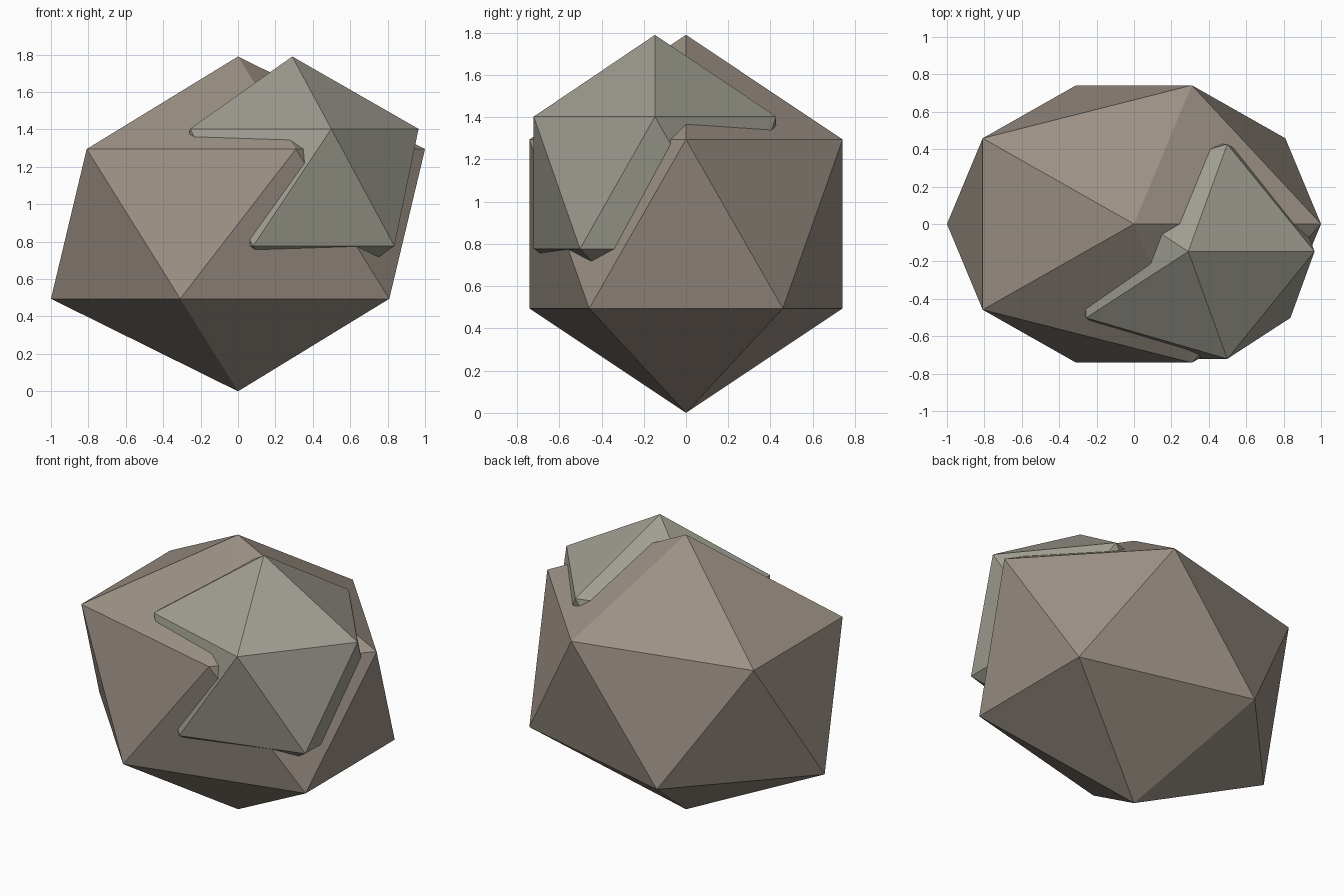
import bpy

if "Cube" in bpy.data.objects:
    bpy.data.objects.remove(bpy.data.objects["Cube"])


def rock(name, centre, radii, colour):
    """Flat-shaded icosahedral boulder with its own radius on each axis."""
    bpy.ops.mesh.primitive_ico_sphere_add(subdivisions=1, radius=1, location=centre)
    ob = bpy.context.object
    ob.name = name
    # Scale the vertices from a true unit sphere
    for v in ob.data.vertices:
        n = v.co.normalized()
        v.co = [n[i] * radii[i] for i in range(3)]
    ob.data.update()
    mat = bpy.data.materials.new(name + "_stone")
    mat.diffuse_color = (*colour, 1)
    mat.use_nodes = True
    mat.node_tree.nodes["Principled BSDF"].inputs["Base Color"].default_value = mat.diffuse_color
    ob.data.materials.append(mat)
    return ob


# Main brown boulder, standing on its lowest point
rock("large_rock", (0, 0, 0.895), (1.118, 0.872, 0.895), (0.33, 0.28, 0.235))

# Smaller grey boulder embedded in the upper front right
rock("small_rock", (0.29, -0.147, 1.09), (0.755, 0.675, 0.70), (0.35, 0.34, 0.285))
